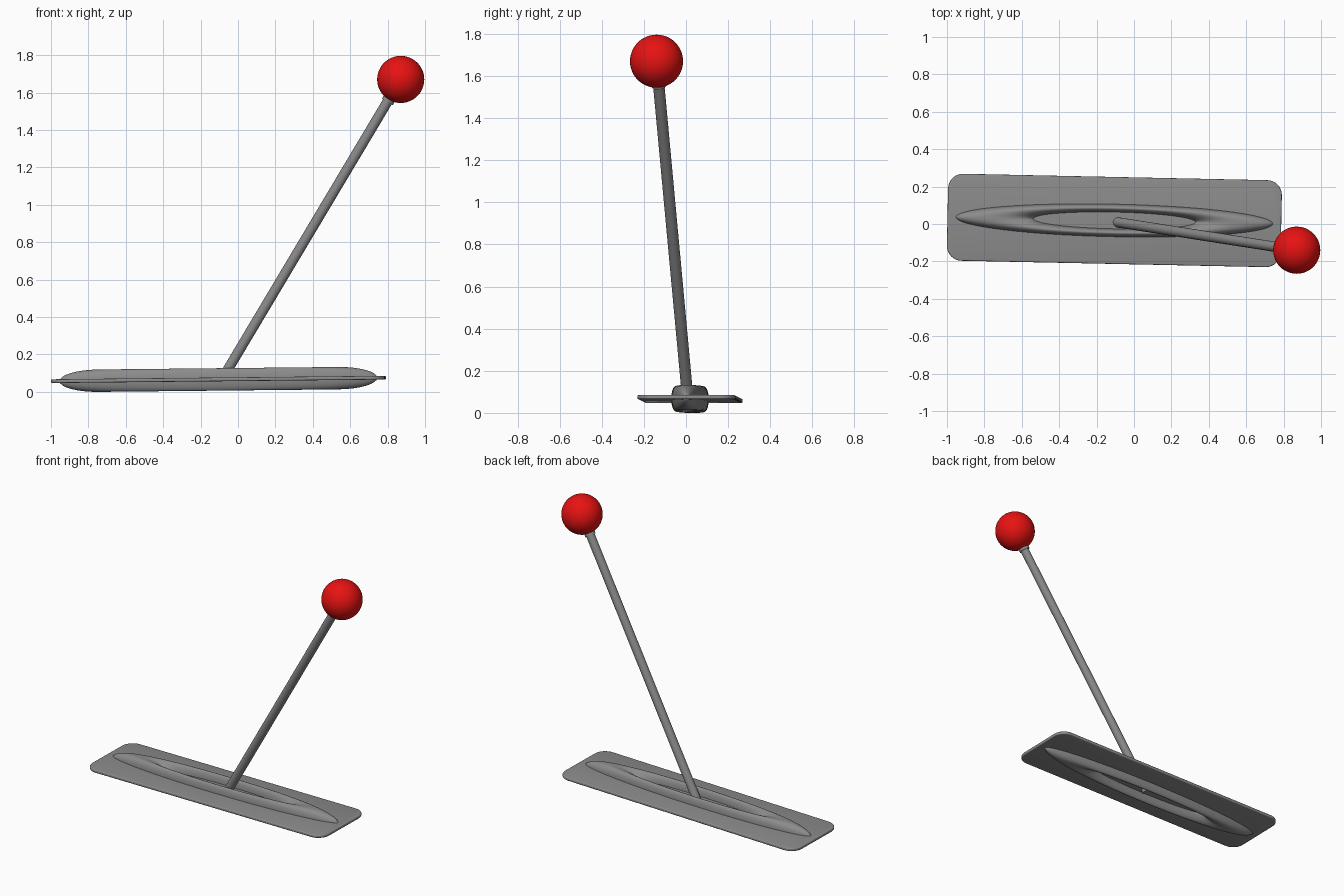
import bpy, bmesh, math
from mathutils import Vector, Matrix

if "Cube" in bpy.data.objects:
    bpy.data.objects.remove(bpy.data.objects["Cube"])


def material(name, rgb):
    m = bpy.data.materials.new(name)
    m.diffuse_color = (*rgb, 1)
    m.use_nodes = True
    m.node_tree.nodes["Principled BSDF"].inputs["Base Color"].default_value = m.diffuse_color
    return m


GRAY = material("gray_metal", (0.26, 0.26, 0.26))
RED = material("red", (0.80, 0.006, 0.006))

BASE = Vector((-0.105, 0.019, 0.066))      # centre of the base plate
TILT = Matrix.Rotation(math.radians(-1.2), 4, 'Z') @ Matrix.Rotation(math.radians(-0.6), 4, 'Y')
FOOT = Vector((-0.095, 0.010, 0.051))      # lower end of the rod
KNOB = Vector((0.87, -0.14, 1.67))         # centre of the ball
AXIS = (KNOB - FOOT).normalized()


def finish(name, mat, angle=40):
    ob = bpy.context.object
    ob.name = name
    ob.data.materials.append(mat)
    bpy.ops.object.shade_smooth_by_angle(angle=math.radians(angle))
    return ob


def rod(name, a, b, radius, sides):
    bpy.ops.mesh.primitive_cylinder_add(vertices=sides, radius=radius, depth=(b - a).length,
                                        location=(a + b) / 2,
                                        rotation=AXIS.to_track_quat('Z', 'Y').to_euler())
    return finish(name, GRAY)


# Thin base plate with rounded corners
bm = bmesh.new()
bmesh.ops.create_cube(bm, size=1)
bmesh.ops.scale(bm, vec=(1.785, 0.465, 0.02), verts=bm.verts)
upright = [e for e in bm.edges if abs(e.verts[0].co.z - e.verts[1].co.z) > 0.01]
bmesh.ops.bevel(bm, geom=upright, offset=0.08, segments=8, profile=0.5, affect='EDGES')
rim = [e for e in bm.edges if abs(e.verts[0].co.z - e.verts[1].co.z) < 0.001]
bmesh.ops.bevel(bm, geom=rim, offset=0.006, segments=3, profile=0.5, affect='EDGES')
mesh = bpy.data.meshes.new("base_plate")
bm.to_mesh(mesh)
bm.free()
plate = bpy.data.objects.new("base_plate", mesh)
bpy.context.collection.objects.link(plate)
plate.matrix_world = Matrix.Translation(BASE) @ TILT
bpy.context.view_layer.objects.active = plate
plate.select_set(True)
finish("base_plate", GRAY)

# Long flattened ring running through the plate
bpy.ops.mesh.primitive_torus_add(major_radius=0.64, minor_radius=0.21,
                                 major_segments=96, minor_segments=32)
ring = finish("base_ring", GRAY, 80)
ring.matrix_world = Matrix.Translation(BASE) @ TILT @ Matrix.Diagonal((1, 0.103, 0.285, 1))

# Leaning rod, collar and ball
rod("lever_rod", FOOT, KNOB - AXIS * 0.06, 0.027, 32)
rod("ball_collar", KNOB - AXIS * 0.139, KNOB - AXIS * 0.10, 0.034, 12)
bpy.ops.mesh.primitive_uv_sphere_add(segments=48, ring_count=24, radius=0.126, location=KNOB)
finish("ball_knob", RED)
